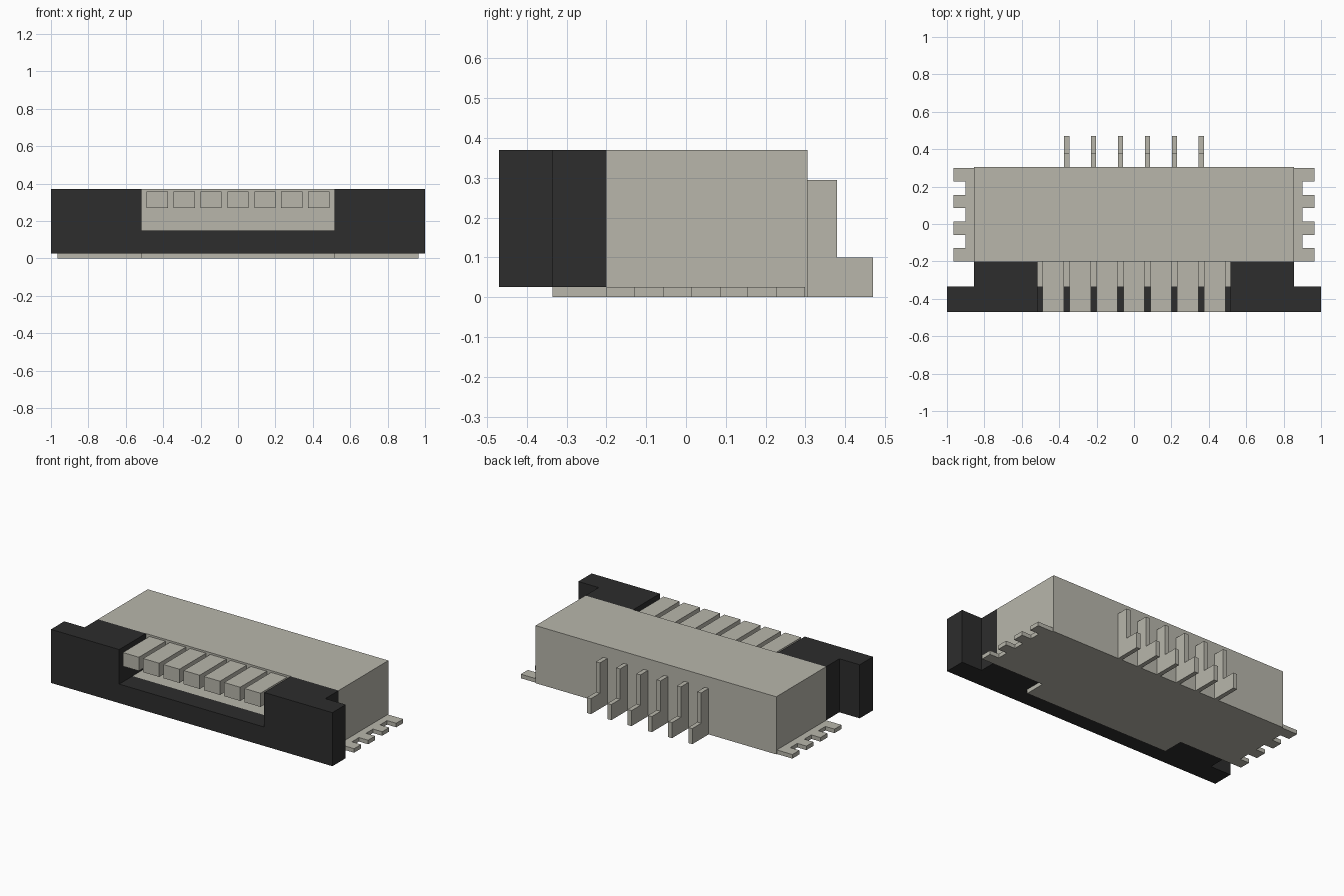
import bpy
import bmesh

cube = bpy.data.objects.get("Cube")
if cube:
    bpy.data.objects.remove(cube, do_unlink=True)


def material(name, rgb):
    mat = bpy.data.materials.new(name)
    mat.use_nodes = True
    mat.diffuse_color = (*rgb, 1)
    mat.node_tree.nodes["Principled BSDF"].inputs["Base Color"].default_value = (*rgb, 1)
    return mat


BEIGE = material("warm_grey", (0.48, 0.47, 0.41))
BLACK = material("black", (0.026, 0.026, 0.026))


def prism(name, points, depth, mat):
    """Extrude a closed 3D outline by the vector depth."""
    bm = bmesh.new()
    face = bm.faces.new([bm.verts.new(p) for p in points])
    moved = bmesh.ops.extrude_face_region(bm, geom=[face])["geom"]
    bmesh.ops.translate(bm, vec=depth, verts=[g for g in moved if isinstance(g, bmesh.types.BMVert)])
    bmesh.ops.recalc_face_normals(bm, faces=bm.faces)
    mesh = bpy.data.meshes.new(name)
    bm.to_mesh(mesh)
    bm.free()
    mesh.materials.append(mat)
    obj = bpy.data.objects.new(name, mesh)
    bpy.context.collection.objects.link(obj)
    return obj


def plan(name, half, z0, z1, mat):
    """Mirror the +x half of a plan outline and raise it from z0 to z1."""
    full = half + [(-x, y) for x, y in reversed(half)]
    return prism(name, [(x, y, z0) for x, y in full], (0, 0, z1 - z0), mat)


def box(name, x, half_width, y0, y1, z0, z1, mat):
    a, b = x - half_width, x + half_width
    return prism(name, [(a, y0, z0), (b, y0, z0), (b, y1, z0), (a, y1, z0)],
                 (0, 0, z1 - z0), mat)


BASE, TOP = 0.026, 0.37
REAR, FACE, STEP, FRONT = 0.305, -0.2, -0.335, -0.47
BODY, SLOT, FLOOR = 0.855, 0.515, 0.148

# Base plate with a front tongue and comb-like solder tabs
outline = [(SLOT, STEP), (SLOT, FACE)]
for i in range(4):
    y = FACE + i * 0.1425
    outline += [(0.9, y), (0.965, y), (0.965, y + 0.071), (0.9, y + 0.071)]
outline += [(BODY, 0.2985), (BODY, REAR)]
outline = [p for i, p in enumerate(outline) if i != 2]
plan("base_plate", outline, 0, BASE, BEIGE)

# Housing and the floor of the cable slot
box("housing", 0, BODY, FACE, REAR, BASE, TOP, BEIGE)
box("slot_floor", 0, SLOT, STEP, FACE, BASE, FLOOR, BEIGE)

# Sliding latch with the cable opening cut out of its middle
latch = plan("latch", [(1, FRONT), (1, STEP), (BODY, STEP), (BODY, FACE),
                       (SLOT, FACE), (SLOT, STEP)], BASE, TOP, BLACK)
cutter = box("latch_cutter", 0, SLOT, FRONT - 0.1, FACE + 0.1, FLOOR, TOP + 0.1, BLACK)
cutter.hide_render = True
cut = latch.modifiers.new("opening", "BOOLEAN")
cut.operation = "DIFFERENCE"
cut.solver = "EXACT"
cut.object = cutter
bpy.context.view_layer.objects.active = latch
bpy.ops.object.modifier_apply(modifier=cut.name)
bpy.data.objects.remove(cutter, do_unlink=True)

# Row of retaining fingers over the opening
PITCH = 0.144
for i in range(7):
    box(f"finger_{i + 1}", (i - 3) * PITCH, 0.057, FRONT, FACE, 0.27, 0.358, BEIGE)

# Stepped contact pins at the rear
for i in range(6):
    x = (i - 2.5) * PITCH - 0.014
    side = [(REAR, 0), (0.47, 0), (0.47, 0.1), (0.38, 0.1), (0.38, 0.295), (REAR, 0.295)]
    prism(f"pin_{i + 1}", [(x, y, z) for y, z in side], (0.028, 0, 0), BEIGE)
